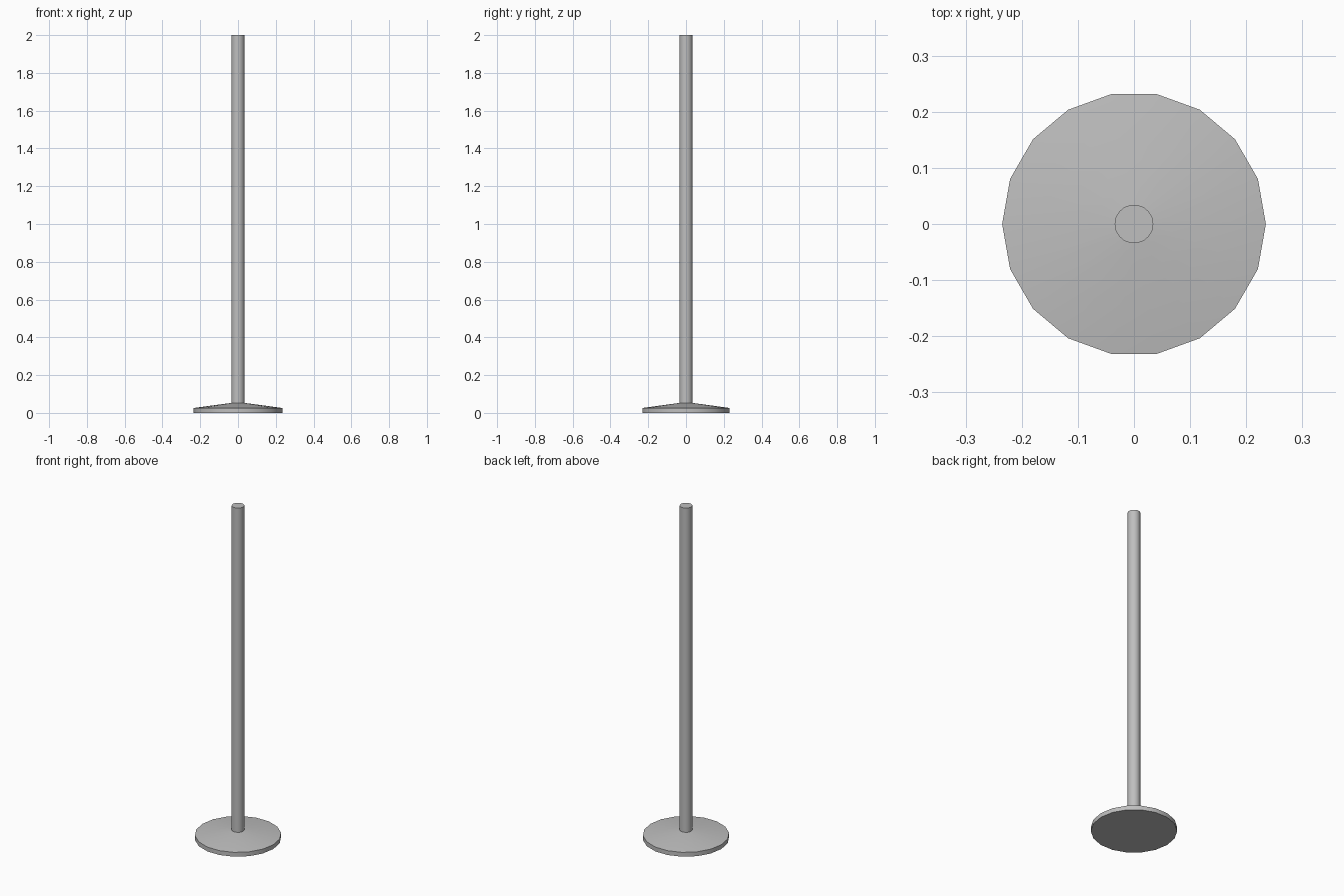
import bpy, bmesh, math

cube = bpy.data.objects.get("Cube")
if cube:
    bpy.data.objects.remove(cube, do_unlink=True)

SIDES = 18

metal = bpy.data.materials.new("grey_metal")
metal.use_nodes = True
metal.diffuse_color = (0.52, 0.52, 0.52, 1)
metal.node_tree.nodes["Principled BSDF"].inputs["Base Color"].default_value = metal.diffuse_color


def lathe(name, profile):
    """Closed solid from stacked (radius, height) rings."""
    bm = bmesh.new()
    rings = []
    for radius, z in profile:
        angles = [math.tau * i / SIDES for i in range(SIDES)]
        rings.append([bm.verts.new((radius * math.cos(a), radius * math.sin(a), z)) for a in angles])
    for low, high in zip(rings, rings[1:]):
        for i in range(SIDES):
            j = (i + 1) % SIDES
            bm.faces.new((low[i], low[j], high[j], high[i]))
    bm.faces.new(rings[0][::-1])
    bm.faces.new(rings[-1])
    mesh = bpy.data.meshes.new(name)
    bm.to_mesh(mesh)
    bm.free()
    mesh.materials.append(metal)
    obj = bpy.data.objects.new(name, mesh)
    bpy.context.collection.objects.link(obj)
    bpy.ops.object.select_all(action="DESELECT")
    obj.select_set(True)
    bpy.context.view_layer.objects.active = obj
    bpy.ops.object.shade_smooth_by_angle(angle=math.radians(30))
    return obj


# Weighted foot: short rim with a shallow conical top
lathe("base", [(0.235, 0), (0.235, 0.026), (0.034, 0.053)])

# Upright pole
lathe("pole", [(0.0345, 0.04), (0.0345, 2)])
